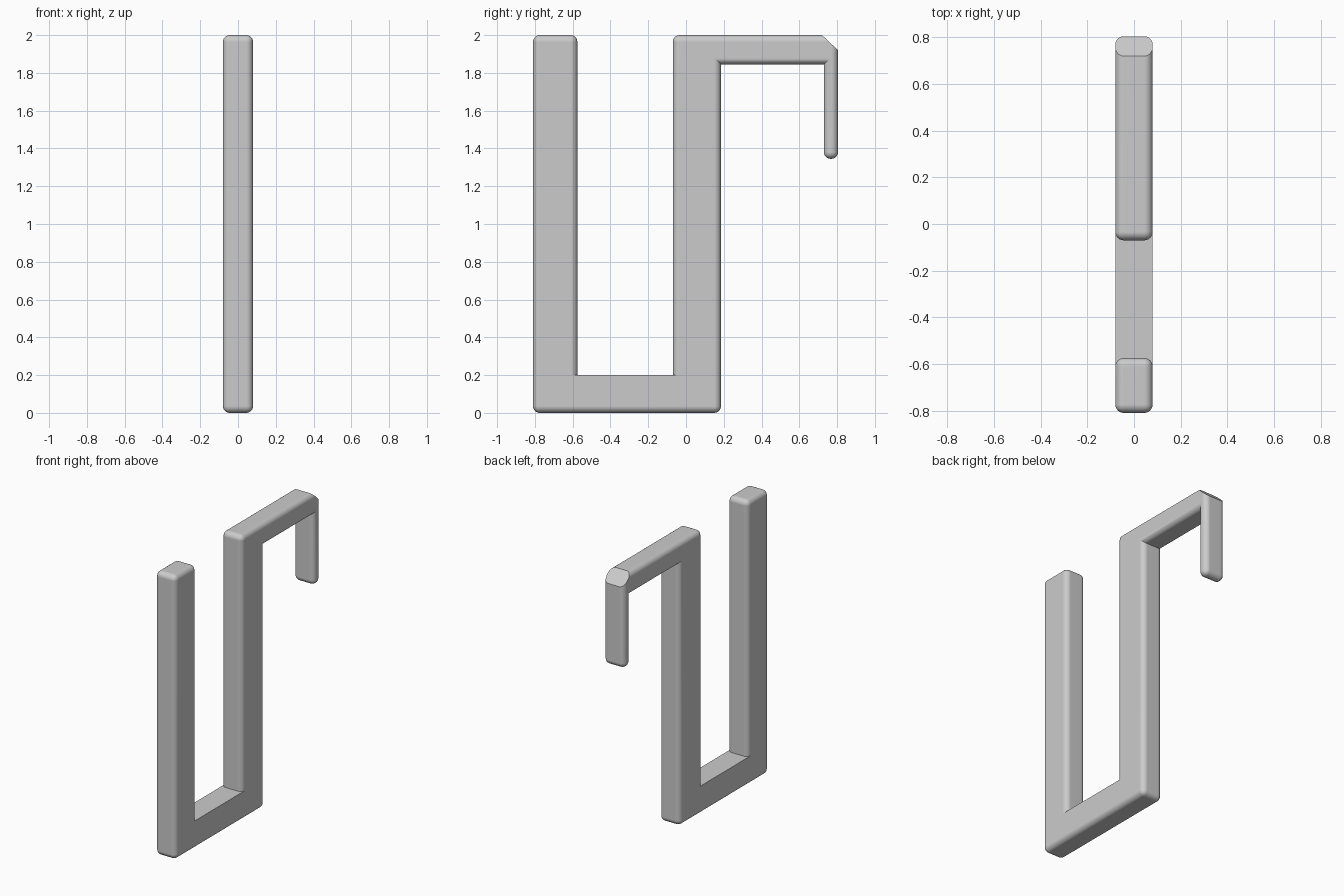
import bpy
import bmesh
from mathutils import Vector

if "Cube" in bpy.data.objects:
    bpy.data.objects.remove(bpy.data.objects["Cube"], do_unlink=True)

HALF_WIDTH = 0.08
ROUND = 0.036
FLOOR = 0.2

# Side outline (y, z): front post, base, back post, top arm and hanging tip
outline = [(-0.81, 0), (0.185, 0), (0.185, 1.845), (0.73, 1.845),
           (0.73, 1.345), (0.805, 1.345), (0.805, 2), (-0.07, 2),
           (-0.07, FLOOR), (-0.575, FLOOR), (-0.575, 2), (-0.81, 2)]
inner_corners = {2, 3, 8, 9}

grey = bpy.data.materials.new("plain_grey")
grey.use_nodes = True
colour = (0.6, 0.6, 0.6, 1)
grey.diffuse_color = colour
grey.node_tree.nodes["Principled BSDF"].inputs["Base Color"].default_value = colour

# Extrude the outline across the width
bm = bmesh.new()
right = [bm.verts.new((-HALF_WIDTH, y, z)) for y, z in outline]
left = [bm.verts.new((HALF_WIDTH, y, z)) for y, z in outline]
bm.faces.new(right)
bm.faces.new(left)
count = len(outline)
for i in range(count):
    j = (i + 1) % count
    bm.faces.new((right[i], right[j], left[j], left[i]))
bmesh.ops.recalc_face_normals(bm, faces=bm.faces)

# Round every edge except the inner corners
sharp = [bm.edges.get((right[i], left[i])) for i in inner_corners]
bmesh.ops.bevel(bm, geom=[e for e in bm.edges if e not in sharp],
                offset=ROUND, offset_type='OFFSET', segments=6,
                profile=0.5, affect='EDGES', clamp_overlap=False)

# Square off the slot floor so it meets the rounded posts flat
for v in bm.verts:
    if -0.7 < v.co.y < 0.02 and 0.1 < v.co.z < 0.3:
        v.co.z = FLOOR

# Slice the outer corner of the hook
cut = bmesh.ops.bisect_plane(bm, geom=bm.verts[:] + bm.edges[:] + bm.faces[:],
                             plane_co=Vector((0, 0.72, 2)),
                             plane_no=Vector((0, 0.08, 0.085)), clear_outer=True)
rim = [e for e in cut["geom_cut"] if isinstance(e, bmesh.types.BMEdge)]
bmesh.ops.holes_fill(bm, edges=rim, sides=0)
bmesh.ops.recalc_face_normals(bm, faces=bm.faces)

mesh = bpy.data.meshes.new("hook_bracket")
bm.to_mesh(mesh)
bm.free()
mesh.materials.append(grey)
bracket = bpy.data.objects.new("hook_bracket", mesh)
bpy.context.collection.objects.link(bracket)

# Smooth rounded edges with flat broad faces
bpy.context.view_layer.objects.active = bracket
bracket.select_set(True)
bpy.ops.object.shade_smooth_by_angle(angle=0.52)
weighted = bracket.modifiers.new("flat_faces", 'WEIGHTED_NORMAL')
weighted.keep_sharp = True
